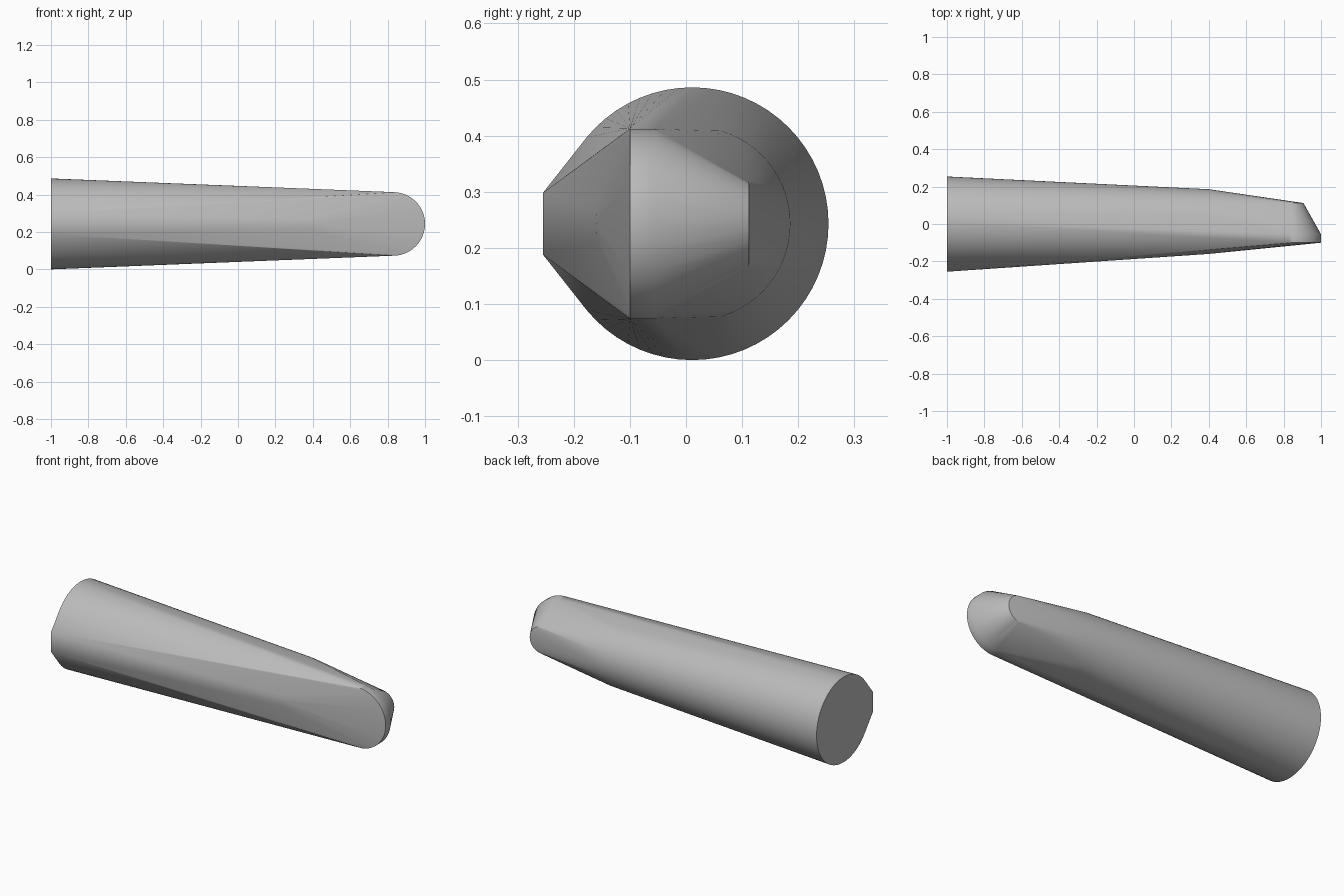
import bpy, bmesh, math

cube = bpy.data.objects.get("Cube")
if cube:
    bpy.data.objects.remove(cube, do_unlink=True)

MID = 0.243  # height of the long axis


def ring(bm, x, y, r, n=64):
    """Full circle facing along x."""
    for i in range(n):
        a = math.tau * i / n
        bm.verts.new((x, y + r * math.cos(a), MID + r * math.sin(a)))


def nose_arc(bm, y, r, n=24):
    """Half circle lying in a plane across y, bulging towards +x."""
    for i in range(n + 1):
        a = math.pi * (i / n - 0.5)
        bm.verts.new((0.83 + r * math.cos(a), y, MID + r * math.sin(a)))


bm = bmesh.new()
# Round butt end with a narrow flat along the front
ring(bm, -1.0, 0.011, 0.243)
for side in (-1, 1):
    bm.verts.new((-1.0, -0.255, MID + side * 0.055))
# Slimmer middle section
ring(bm, 0.4, 0.013, 0.173)
# Rounded nose, thick at the front and chamfered towards the back
nose_arc(bm, -0.1, 0.17)
nose_arc(bm, -0.055, 0.17)
nose_arc(bm, 0.112, 0.076)

# Skin the sections and drop the points left inside
bmesh.ops.convex_hull(bm, input=bm.verts[:])
bmesh.ops.delete(bm, geom=[v for v in bm.verts if not v.link_faces], context='VERTS')
bmesh.ops.dissolve_limit(bm, angle_limit=math.radians(0.1),
                         verts=bm.verts[:], edges=bm.edges[:])
bmesh.ops.recalc_face_normals(bm, faces=bm.faces[:])

mesh = bpy.data.meshes.new("tapered_body")
bm.to_mesh(mesh)
bm.free()
body = bpy.data.objects.new("tapered_body", mesh)
bpy.context.collection.objects.link(body)

# Plain grey finish
grey = bpy.data.materials.new("light grey")
grey.use_nodes = True
grey.diffuse_color = (0.5, 0.5, 0.5, 1)
grey.node_tree.nodes["Principled BSDF"].inputs["Base Color"].default_value = (0.5, 0.5, 0.5, 1)
mesh.materials.append(grey)

bpy.ops.object.select_all(action='DESELECT')
body.select_set(True)
bpy.context.view_layer.objects.active = body
bpy.ops.object.shade_smooth_by_angle(angle=math.radians(35))
